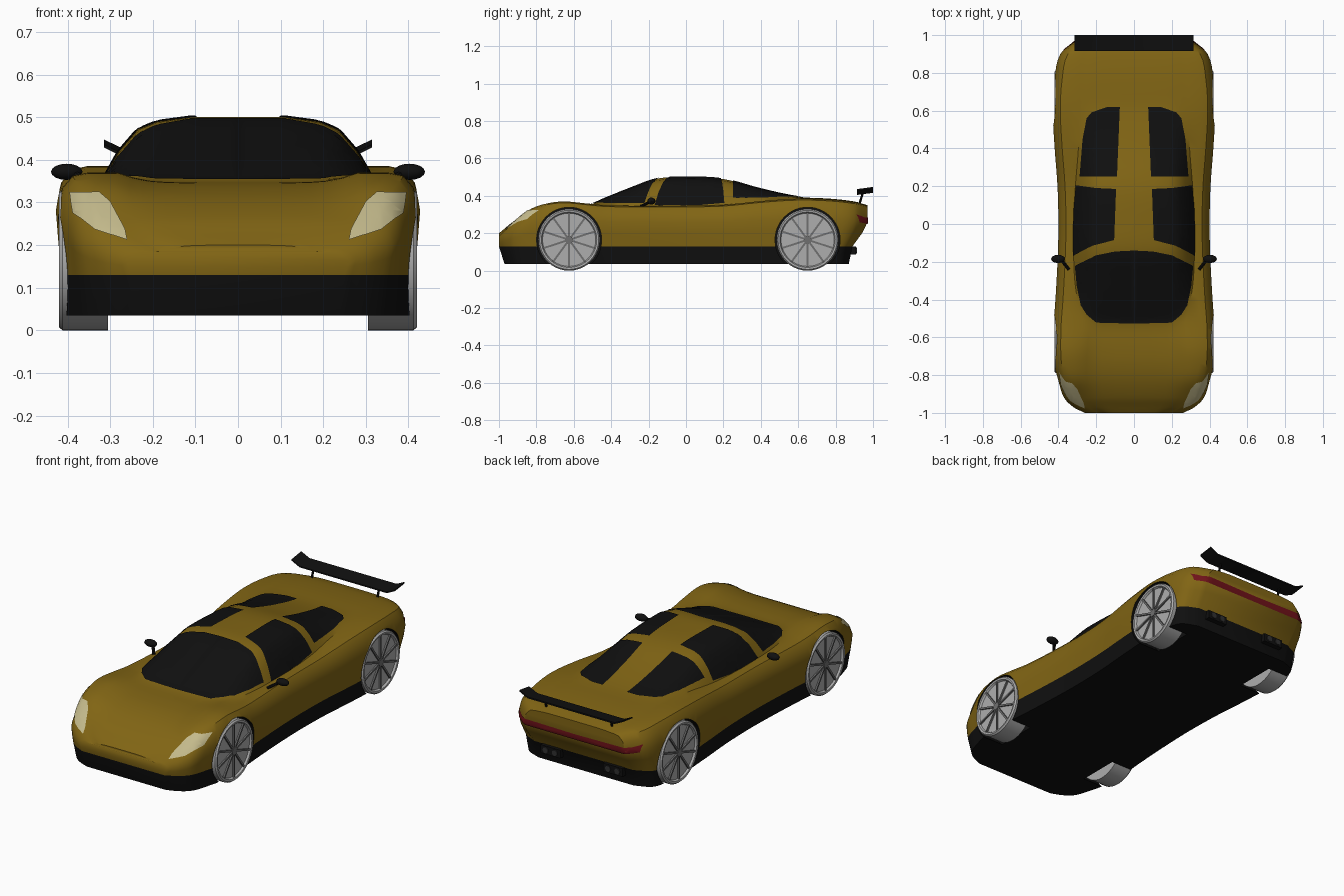
import bpy, bmesh
from math import radians, pi, sin, cos
from mathutils import Vector, Matrix
from mathutils.bvhtree import BVHTree

if "Cube" in bpy.data.objects:
    bpy.data.objects.remove(bpy.data.objects["Cube"], do_unlink=True)


def material(name, r, g, b):
    m = bpy.data.materials.new(name)
    m.use_nodes = True
    m.diffuse_color = (r, g, b, 1)
    for node in m.node_tree.nodes:
        if node.type == 'BSDF_PRINCIPLED':
            node.inputs["Base Color"].default_value = (r, g, b, 1)
    return m


PAINT = material("ochre paint", .22, .13, .007)
BLACK = material("black trim", .005, .005, .005)
LAMP = material("headlight cream", .55, .49, .26)
RED = material("tail light red", .16, .006, .01)
METAL = material("wheel grey", .42, .42, .42)
SPOKE = material("spoke grey", .16, .16, .16)
PIPE = material("exhaust grey", .03, .03, .03)

made = []


def finish(name, bm, *mats):
    bmesh.ops.recalc_face_normals(bm, faces=bm.faces)
    mesh = bpy.data.meshes.new(name)
    bm.to_mesh(mesh)
    bm.free()
    for m in mats:
        mesh.materials.append(m)
    obj = bpy.data.objects.new(name, mesh)
    bpy.context.collection.objects.link(obj)
    made.append(obj)
    return obj


def clamp(v):
    return max(0, min(1, v))


def mirrored(half):
    """Close a half outline that starts and ends on the centre line."""
    return half + [(-x, v) for x, v in reversed(half[1:-1])]


def loft(rings):
    """Skin closed rings of points and close both ends with strips."""
    bm = bmesh.new()
    rows = [[bm.verts.new(p) for p in ring] for ring in rings]
    n = len(rows[0])
    for a, b in zip(rows, rows[1:]):
        for i in range(n):
            j = (i + 1) % n
            bm.faces.new((a[i], a[j], b[j], b[i]))
    for row in (rows[0], rows[-1]):
        for i in range(n // 2):
            corners = (row[i], row[i + 1], row[n - i - 1], row[(n - i) % n])
            bm.faces.new(list(dict.fromkeys(corners)))
    return bm


def rod(bm, a, b, radius, sides=12):
    a, b = Vector(a), Vector(b)
    turn = (b - a).to_track_quat('Z', 'Y').to_matrix().to_4x4()
    bmesh.ops.create_cone(bm, cap_ends=True, segments=sides, radius1=radius, radius2=radius,
                          depth=(b - a).length, matrix=Matrix.Translation((a + b) / 2) @ turn)


def box(bm, centre, size, turn=Matrix()):
    bmesh.ops.create_cube(bm, size=1, matrix=turn @ Matrix.Translation(centre)
                          @ Matrix.Diagonal((*size, 1)))


# Body stations: y, half width, shoulder height, centre height, cabin width factor
STATIONS = [
    (-1, .26, .185, .2, .55), (-.97, .32, .215, .225, .72), (-.92, .37, .26, .265, .85),
    (-.83, .4, .33, .31, .9), (-.74, .423, .36, .335, .9), (-.65, .428, .37, .345, .88),
    (-.52, .425, .358, .352, .85), (-.43, .418, .35, .388, .92), (-.3, .41, .347, .44, .98),
    (-.15, .403, .347, .493, 1), (0, .4, .347, .5, 1), (.2, .405, .352, .49, .97),
    (.4, .42, .372, .437, .92), (.6, .43, .385, .395, .9), (.77, .42, .38, .385, .9),
    (.9, .39, .365, .37, .85), (.97, .31, .345, .35, .7)]
SILL, FLOOR = .13, .035
# Side: inset from half width, share of height; cabin: half width, share of height
SIDE = [(.003, .35), (0, .6), (.015, .85), (.04, .97), (.075, 1)]
CABIN = [(.32, 0), (.28, .47), (.235, .81), (.19, .93), (.11, 1), (0, 1)]


def slope(i, k):
    a, b = STATIONS[max(i - 1, 0)], STATIONS[min(i + 1, len(STATIONS) - 1)]
    return (b[k] - a[k]) / (b[0] - a[0])


def smooth_stations(steps=4):
    for i, (p, q) in enumerate(zip(STATIONS, STATIONS[1:])):
        d = q[0] - p[0]
        for t in (s / steps for s in range(steps)):
            h = t * t * (3 - 2 * t)
            yield [p[0] + d * t] + [
                p[k] * (1 - h) + q[k] * h + d * t * (1 - t)
                * ((1 - t) * slope(i, k) - t * slope(i + 1, k)) for k in range(1, 5)]
    yield STATIONS[-1]


def section(y, w, shoulder, top, cabin):
    half = [(0, FLOOR), (w - .02, FLOOR), (w - .01, SILL)]
    half += [(w - inset, SILL + f * (shoulder - SILL)) for inset, f in SIDE]
    half += [(x * cabin, shoulder + f * (top - shoulder)) for x, f in CABIN]
    # Tuck the lower nose and tail inwards
    tail, nose = clamp((y - .78) / .19), clamp((-.85 - y) / .15)
    ring = []
    for x, z in mirrored(half):
        low = clamp((SILL - z) / (SILL - FLOOR))
        tuck = tail * (.08 * clamp((.24 - z) / .11) + .02 * low) - nose * .03 * low
        ring.append((x, y - tuck, z))
    return ring


bm = loft([section(*s) for s in smooth_stations()])
bmesh.ops.recalc_face_normals(bm, faces=bm.faces)
for f in bm.faces:
    f.material_index = int(f.calc_center_median().z < SILL)
skin = BVHTree.FromBMesh(bm)
body = finish("body", bm, PAINT, BLACK)

# Wheel arches
AXLES = {"front": -.625, "rear": .65}
RADIUS = .165
bm = bmesh.new()
for y in AXLES.values():
    for side in (1, -1):
        rod(bm, (side * .28, y, RADIUS), (side * .6, y, RADIUS), RADIUS + .009, 48)
for f in bm.faces:
    f.material_index = 1
cutter = finish("arch_cutter", bm, PAINT, BLACK)
cutter.hide_render = True
made.remove(cutter)
cut = body.modifiers.new("arches", 'BOOLEAN')
cut.operation, cut.solver, cut.object = 'DIFFERENCE', 'EXACT', cutter
bpy.context.view_layer.objects.active = body
bpy.ops.object.modifier_apply(modifier=cut.name)
bpy.data.objects.remove(cutter, do_unlink=True)


# Thin plates laid on the skin
VIEWS = {"top": (lambda u, v: (u, v, 2), (0, 0, -1)),
         "front": (lambda u, v: (u, -2, v), (0, 1, 0)),
         "back": (lambda u, v: (u, 2, v), (0, -1, 0))}


def plate(name, outline, view, mat, step=.02, lift=.004):
    place, ray = VIEWS[view]
    bm = bmesh.new()
    bm.faces.new([bm.verts.new((u, v, 0)) for u, v in outline])
    bmesh.ops.triangulate(bm, faces=bm.faces)
    for axis in (0, 1):
        normal = [int(axis == k) for k in range(3)]
        for i in range(-50, 51):
            geom = bm.verts[:] + bm.edges[:] + bm.faces[:]
            bmesh.ops.bisect_plane(bm, geom=geom, plane_co=[n * i * step for n in normal],
                                   plane_no=normal)
    missed = []
    for v in bm.verts:
        hit, normal, _, _ = skin.ray_cast(Vector(place(v.co.x, v.co.y)), Vector(ray))
        if hit:
            v.co = hit + normal * lift
        else:
            missed.append(v)
    bmesh.ops.delete(bm, geom=missed, context='VERTS')
    finish(name, bm, mat)


plate("windshield", mirrored([(0, -.14), (.1, -.145), (.2, -.165), (.31, -.222), (.3, -.33),
                              (.28, -.43), (.25, -.48), (.2, -.522), (0, -.527)]), "top", BLACK)
plate("tail_light", mirrored([(0, .25), (.3, .25), (.365, .26), (.375, .3), (.33, .285),
                              (0, .28)]), "back", RED)
PANES = {
    "side_window": ("top", BLACK, [(.095, .185), (.2, .19), (.305, .205), (.323, 0),
                                   (.323, -.17), (.22, -.115), (.105, -.085)]),
    "rear_window": ("top", BLACK, [(.09, .25), (.285, .25), (.27, .45), (.25, .56),
                                   (.225, .59), (.14, .62), (.075, .62)]),
    "headlight": ("front", LAMP, [(.393, .322), (.385, .275), (.335, .235), (.26, .21),
                                  (.265, .235), (.3, .3), (.325, .322)])}

for side, label in ((1, "left"), (-1, "right")):
    for name, (view, mat, outline) in PANES.items():
        plate(f"{label}_{name}", [(side * u, v) for u, v in outline], view, mat)

    # Wheels: turned tyre and dish, then ten spokes and a hub
    for end, y in AXLES.items():
        bm = bmesh.new()
        profile = [(.305, 0), (.305, RADIUS), (.412, RADIUS), (.42, .158), (.418, .148),
                   (.408, .142), (.408, 0)]
        verts = [bm.verts.new((side * x, y, RADIUS + r)) for x, r in profile]
        edges = [bm.edges.new(pair) for pair in zip(verts, verts[1:])]
        bmesh.ops.spin(bm, geom=verts + edges, cent=(0, y, RADIUS), axis=(1, 0, 0),
                       angle=2 * pi, steps=40)
        bmesh.ops.remove_doubles(bm, verts=bm.verts, dist=.0001)
        finish(f"{end}_{label}_wheel", bm, METAL)
        bm = bmesh.new()
        centre = Matrix.Translation((side * .41, y, RADIUS))
        for i in range(10):
            box(bm, (0, 0, .08), (.012, .01, .13), centre @ Matrix.Rotation(i * pi / 5, 4, 'X'))
        rod(bm, (side * .4, y, RADIUS), (side * .418, y, RADIUS), .02, 20)
        finish(f"{end}_{label}_spokes", bm, SPOKE)

    # Door mirror
    bm = bmesh.new()
    bmesh.ops.create_uvsphere(bm, u_segments=12, v_segments=8, radius=1,
                              matrix=Matrix.Translation((side * .402, -.185, .372))
                              @ Matrix.Diagonal((.037, .022, .019, 1)))
    rod(bm, (side * .345, -.24, .345), (side * .385, -.19, .368), .008, 8)
    finish(f"{label}_mirror", bm, BLACK)

    # Spoiler strut and exhaust
    bm = bmesh.new()
    rod(bm, (side * .2, .925, .35), (side * .2, .945, .413), .006, 8)
    finish(f"{label}_spoiler_strut", bm, BLACK)
    bm = bmesh.new()
    box(bm, (side * .19, .88, .108), (.12, .056, .045))
    finish(f"{label}_exhaust_box", bm, BLACK)
    bm = bmesh.new()
    for x in (.162, .218):
        rod(bm, (side * x, .88, .108), (side * x, .913, .108), .016)
    finish(f"{label}_exhaust_pipes", bm, PIPE)

# Spoiler blade with raised tips
BLADE = [(.915, .405), (.915, .412), (1, .424), (1, .416)]
finish("spoiler_blade", loft([[(x, y, z + rise) for y, z in BLADE] for x, rise in
                              ((-.315, .024), (-.265, 0), (.265, 0), (.315, .024))]), BLACK)

# Smooth shading with crisp edges
bpy.ops.object.select_all(action='DESELECT')
for obj in made:
    obj.select_set(True)
bpy.context.view_layer.objects.active = body
bpy.ops.object.shade_smooth_by_angle(angle=radians(35))
